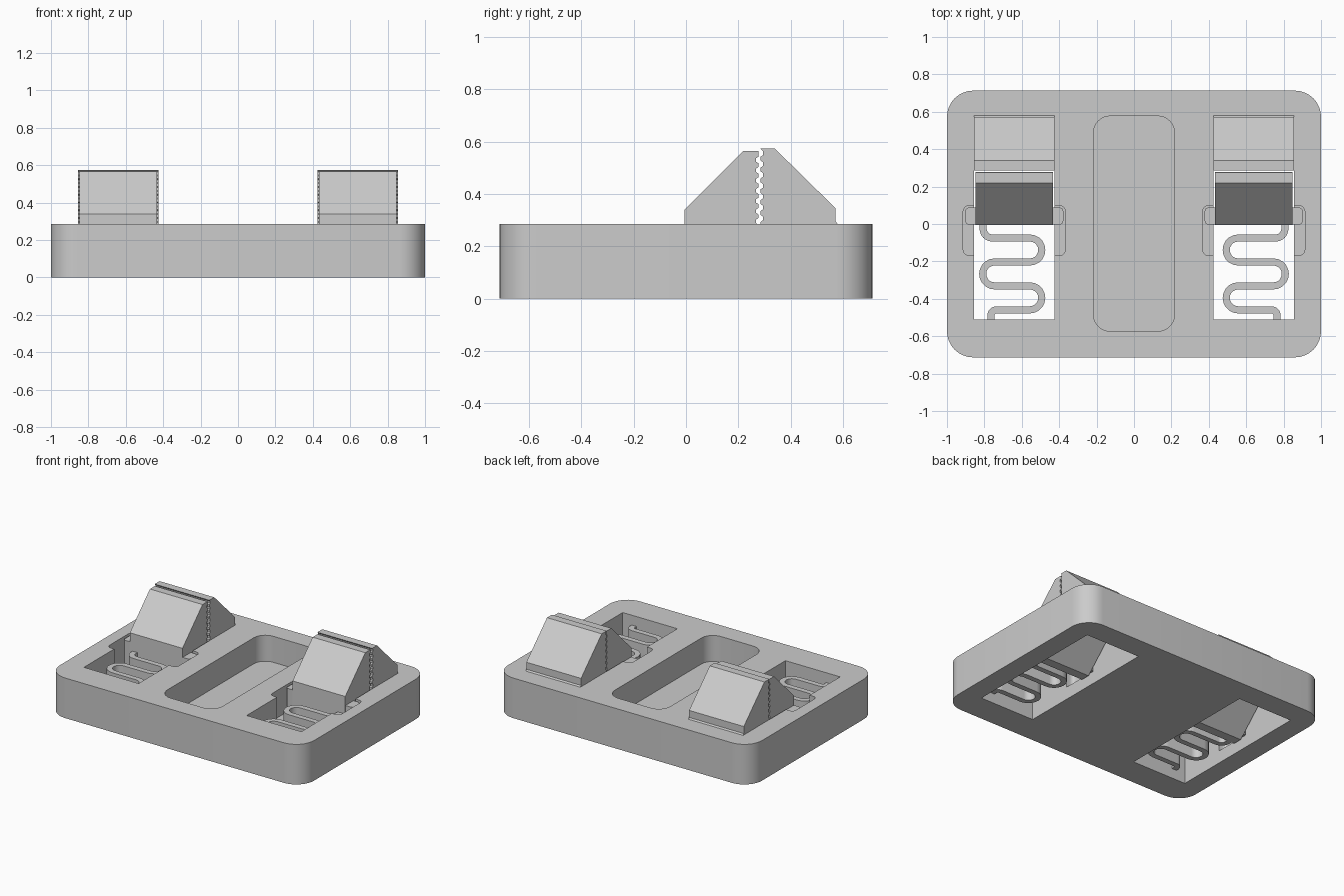
import bpy, bmesh
from math import sin, cos, pi, radians
from mathutils import Vector

cube = bpy.data.objects.get("Cube")
if cube:
    bpy.data.objects.remove(cube, do_unlink=True)

grey = bpy.data.materials.new("plain_grey")
grey.use_nodes = True
COLOUR = (0.6, 0.6, 0.6, 1)
grey.diffuse_color = COLOUR
grey.node_tree.nodes["Principled BSDF"].inputs["Base Color"].default_value = COLOUR


def prism(name, outline, lo, hi, axis="z"):
    """Extrude a 2D outline along z (outline in x, y) or along x (outline in y, z)."""
    place = (lambda a, b: (a, b, lo)) if axis == "z" else (lambda a, b: (lo, a, b))
    step = Vector((0, 0, hi - lo)) if axis == "z" else Vector((hi - lo, 0, 0))
    bm = bmesh.new()
    face = bm.faces.new([bm.verts.new(place(a, b)) for a, b in outline])
    ext = bmesh.ops.extrude_face_region(bm, geom=[face])
    bmesh.ops.translate(bm, vec=step, verts=[g for g in ext["geom"] if isinstance(g, bmesh.types.BMVert)])
    bmesh.ops.recalc_face_normals(bm, faces=bm.faces)
    mesh = bpy.data.meshes.new(name)
    bm.to_mesh(mesh)
    bm.free()
    obj = bpy.data.objects.new(name, mesh)
    bpy.context.collection.objects.link(obj)
    mesh.materials.append(grey)
    return obj


def arc(cx, cy, r, start, end, steps=10):
    angles = [radians(start + (end - start) * i / steps) for i in range(steps + 1)]
    return [(cx + r * cos(t), cy + r * sin(t)) for t in angles]


def rounded(x0, x1, y0, y1, r, steps=8):
    corners = [(x1 - r, y1 - r), (x0 + r, y1 - r), (x0 + r, y0 + r), (x1 - r, y0 + r)]
    return [p for i, (x, y) in enumerate(corners) for p in arc(x, y, r, 90 * i, 90 * i + 90, steps)]


def smooth(obj):
    bpy.ops.object.select_all(action="DESELECT")
    obj.select_set(True)
    bpy.context.view_layer.objects.active = obj
    bpy.ops.object.shade_smooth_by_angle(angle=radians(30))


def cut(target, cutter):
    mod = target.modifiers.new("cut", "BOOLEAN")
    mod.operation, mod.solver, mod.object = "DIFFERENCE", "EXACT", cutter
    bpy.context.view_layer.objects.active = target
    bpy.ops.object.modifier_apply(modifier=mod.name)
    bpy.data.objects.remove(cutter, do_unlink=True)


def teeth(y, depth, z0, z1, count=7):
    """Trapezoid grip ridges running up a jaw face."""
    h = (z1 - z0) / count
    pts = []
    for i in range(count):
        z = z0 + i * h
        pts += [(y, z + 0.1 * h), (y, z + 0.45 * h), (y + depth, z + 0.6 * h), (y + depth, z + 0.95 * h)]
    return pts


def ribbon(path, width):
    """Outline of a flat band following a centre line."""
    left, right = [], []
    for i, p in enumerate(path):
        a, b = Vector(path[max(i - 1, 0)]), Vector(path[min(i + 1, len(path) - 1)])
        d = (b - a).normalized()
        n = Vector((-d.y, d.x)) * width / 2
        left.append(Vector(p) + n)
        right.append(Vector(p) - n)
    return [tuple(v) for v in left + right[::-1]]


TOP = 0.285
IN, OUT = 0.425, 0.855          # slot walls

# Base block with the middle tray
base = prism("base", rounded(-1, 1, -0.713, 0.713, 0.14), 0, TOP)
cut(base, prism("tray_cutter", rounded(-0.217, 0.217, -0.573, 0.577, 0.09), 0.1, 0.4))

# Serpentine spring centre line
R = 0.064
ARMS = [-0.075 - 2 * R * i for i in range(4)]
spring_path = [(0.807, 0.01)] + arc(0.757, ARMS[0] + 0.05, 0.05, 0, -90, 6)
for i, y in enumerate(ARMS[:3]):
    if i % 2 == 0:
        spring_path += arc(0.557, y - R, R, 90, 270)
    else:
        spring_path += arc(0.745, y - R, R, 90, -90)
spring_path += arc(0.735, ARMS[3] - 0.03, 0.03, 90, 0, 6) + [(0.765, -0.52)]

# Jaw side profiles
slot_profile = [(-0.51, -0.1), (-0.51, 0.4), (0.286, 0.4), (0.286, 0.265), (0.55, 0), (0.55, -0.1)]
fixed_profile = teeth(0.285, 0.009, TOP - 0.01, 0.565) + [
    (0.285, 0.573), (0.34, 0.573), (0.572, 0.345), (0.572, 0.295), (0.58, TOP), (0.58, 0.28), (0.285, 0.27)]
moving_profile = teeth(0.268, 0.009, TOP, 0.558) + [
    (0.276, 0.565), (0.22, 0.565), (-0.005, 0.34), (-0.005, 0.07), (0.06, 0.07), (0.275, 0.28)]

for side, label in ((1, "left"), (-1, "right")):
    def span(a, b):
        return sorted((side * a, side * b))

    # Through slot with a wider guide recess at both sides
    cut(base, prism("slot_cutter", slot_profile, *span(IN, OUT), axis="x"))
    for a, b in ((0.367, 0.5), (0.78, 0.913)):
        x0, x1 = span(a, b)
        cut(base, prism("guide_cutter", rounded(x0, x1, -0.168, 0.098, 0.03, 4), 0.09, 0.4))

    # Clamping parts
    prism(label + "_fixed_jaw", fixed_profile, *span(IN, OUT), axis="x")
    prism(label + "_moving_jaw", moving_profile, *span(0.433, 0.847), axis="x")
    x0, x1 = span(0.378, 0.902)
    smooth(prism(label + "_guide_lug", rounded(x0, x1, -0.003, 0.088, 0.02, 4), 0.1, 0.275))
    coil = [(side * x, y) for x, y in spring_path]
    smooth(prism(label + "_spring", ribbon(coil, 0.038), 0.07, 0.215))

smooth(base)
